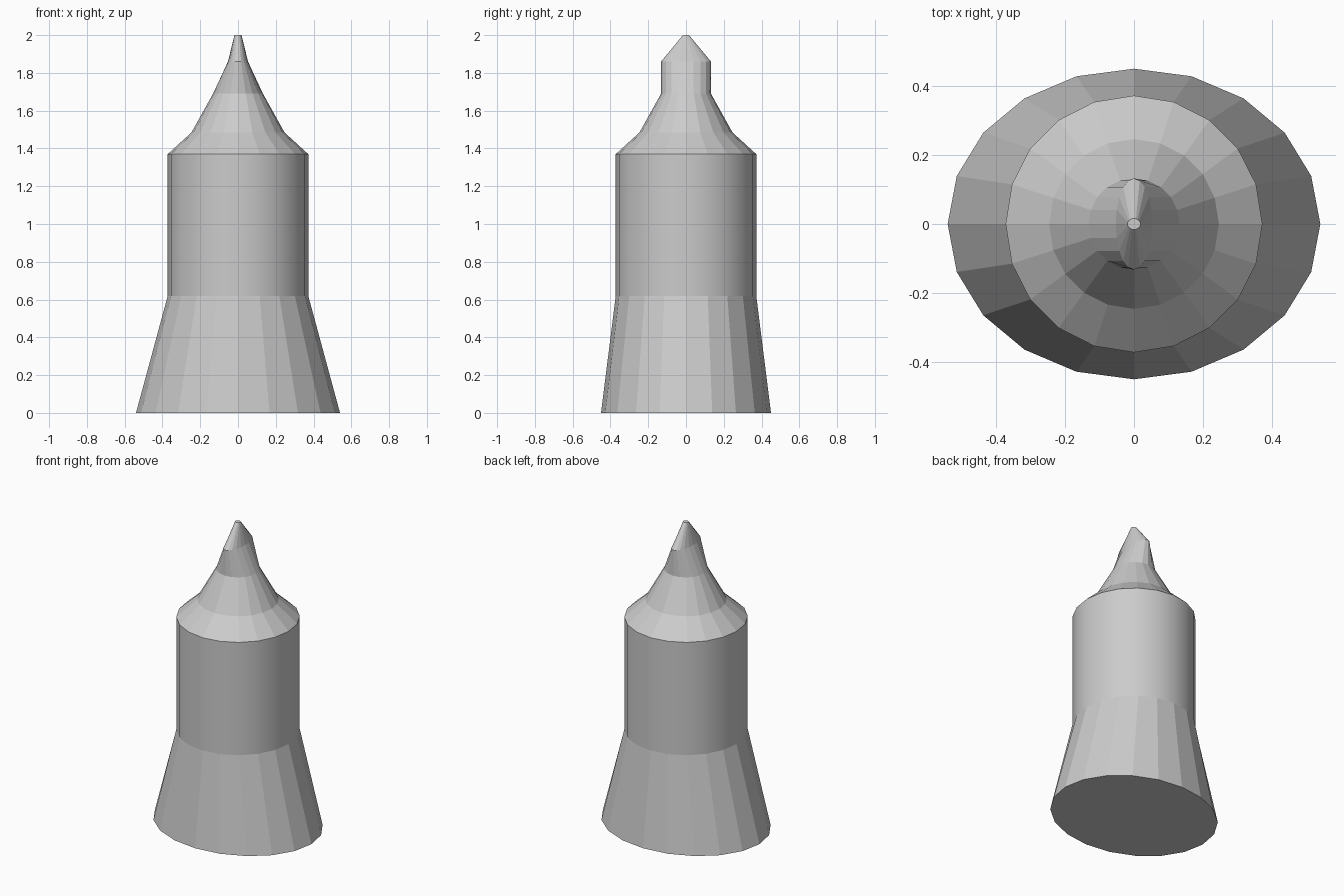
import bpy, bmesh
from math import cos, sin, tau

if "Cube" in bpy.data.objects:
    bpy.data.objects.remove(bpy.data.objects["Cube"])

SIDES = 20
# Cross-sections from base to tip: height, half width, half depth
RINGS = [(0.00, 0.54, 0.45), (0.62, 0.372, 0.372), (1.37, 0.372, 0.372),
         (1.485, 0.246, 0.246), (1.69, 0.132, 0.132),
         (1.86, 0.053, 0.132), (2.00, 0.019, 0.016)]
BARREL_BAND = 1

bm = bmesh.new()
loops = [[bm.verts.new((rx * cos(tau * i / SIDES), ry * sin(tau * i / SIDES), z))
          for i in range(SIDES)] for z, rx, ry in RINGS]

# Skirt, barrel, shoulder and flattened tip; only the barrel is smooth
for band, (low, high) in enumerate(zip(loops, loops[1:])):
    for i in range(SIDES):
        j = (i + 1) % SIDES
        face = bm.faces.new((low[i], low[j], high[j], high[i]))
        face.smooth = band == BARREL_BAND

# End caps
bm.faces.new(loops[0][::-1])
bm.faces.new(loops[-1])

mesh = bpy.data.meshes.new("pointed_nozzle")
bm.to_mesh(mesh)
bm.free()
body = bpy.data.objects.new("pointed_nozzle", mesh)
bpy.context.collection.objects.link(body)
